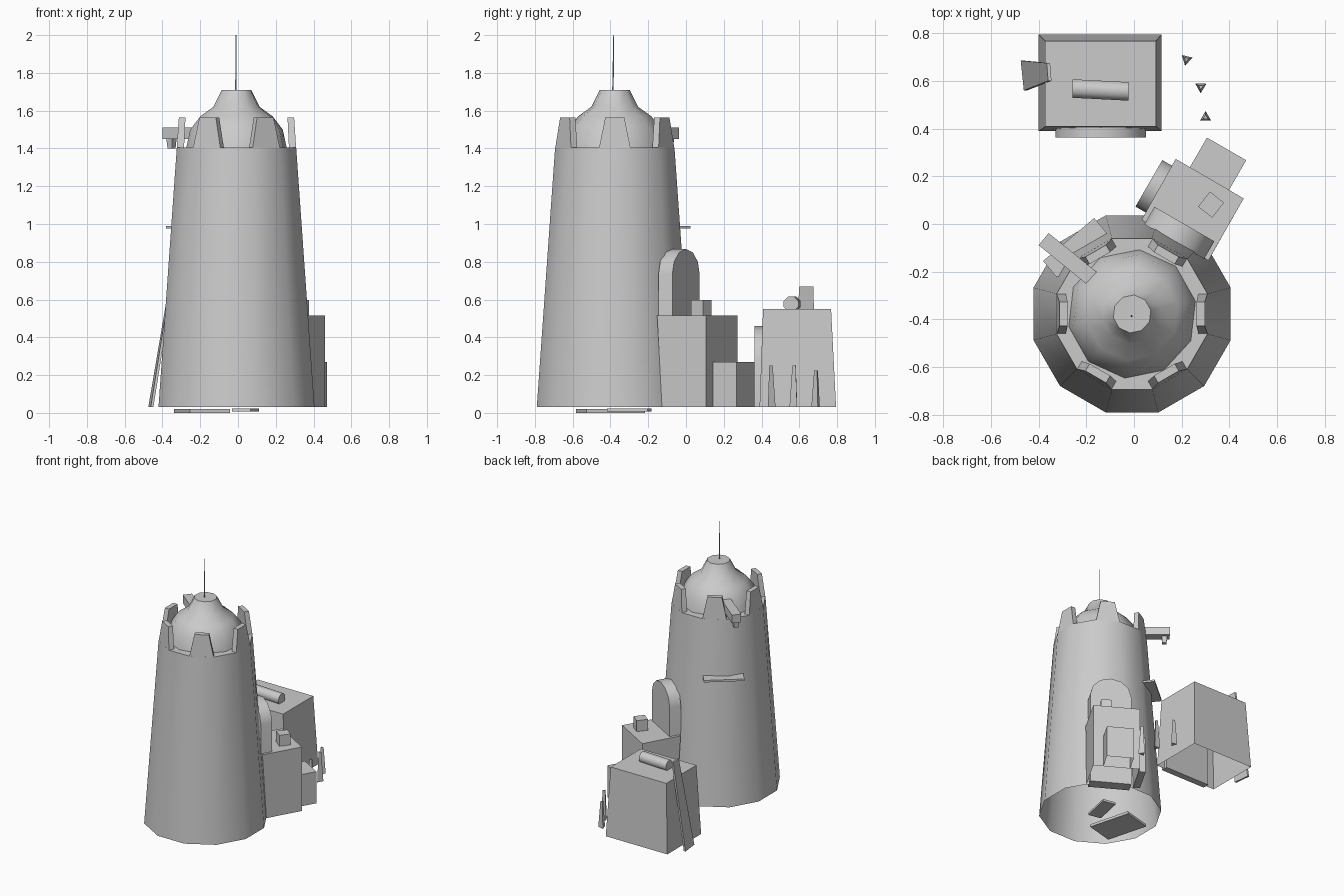
import bpy, math
from mathutils import Vector, Matrix

if "Cube" in bpy.data.objects:
    bpy.data.objects.remove(bpy.data.objects["Cube"])

CX, CY, BASE = -0.008, -0.377, 0.03
U, V = Vector((0.866, -0.5)), Vector((0.5, 0.866))   # axes of the rotated annex


def loft(name, rings, bottom=True, top=True, smooth=None):
    """Skin a stack of equal-length point rings."""
    n = len(rings[0])
    verts = [tuple(p) for r in rings for p in r]
    faces = [(k * n + i, k * n + (i + 1) % n, (k + 1) * n + (i + 1) % n, (k + 1) * n + i)
             for k in range(len(rings) - 1) for i in range(n)]
    if bottom:
        faces.append(tuple(reversed(range(n))))
    if top:
        faces.append(tuple(range(len(verts) - n, len(verts))))
    mesh = bpy.data.meshes.new(name)
    mesh.from_pydata(verts, [], faces)
    ob = bpy.data.objects.new(name, mesh)
    bpy.context.collection.objects.link(ob)
    bpy.context.view_layer.objects.active = ob
    bpy.ops.object.select_all(action='DESELECT')
    ob.select_set(True)
    bpy.ops.object.mode_set(mode='EDIT')
    bpy.ops.mesh.select_all(action='SELECT')
    bpy.ops.mesh.normals_make_consistent(inside=False)
    bpy.ops.object.mode_set(mode='OBJECT')
    if smooth:
        bpy.ops.object.shade_smooth_by_angle(angle=math.radians(smooth))
    return ob


def ring(r, z, n, turn=0.0, c=(CX, CY)):
    return [(c[0] + r * math.cos(turn + 2 * math.pi * i / n),
             c[1] + r * math.sin(turn + 2 * math.pi * i / n), z) for i in range(n)]


def rect(c, w, d, z, angle=0.0):
    """Rectangle of width w and depth d, turned by angle degrees."""
    m = Matrix.Rotation(math.radians(angle), 2)
    pts = [Vector(c) + m @ Vector((sx * w / 2, sy * d / 2))
           for sx, sy in ((-1, -1), (1, -1), (1, 1), (-1, 1))]
    return [(p.x, p.y, z) for p in pts]


def arch(name, c, along, width, depth, z0, z1, rise, smooth=35):
    """Round-topped slab, width along one direction, depth across it."""
    along = Vector(along).normalized()
    across = Vector((-along.y, along.x))
    prof = [(-width / 2, z0), (width / 2, z0)]
    prof += [(width / 2 * math.cos(math.pi * i / 6), z1 - rise + rise * math.sin(math.pi * i / 6))
             for i in range(7)]
    rings = []
    for s in (-0.5, 0.5):
        pts = [(Vector(c) + along * a + across * s * depth, z) for a, z in prof]
        rings.append([(p.x, p.y, z) for p, z in pts])
    return loft(name, rings, smooth=smooth)


# Twelve-sided tapering tower, open underneath
T = math.radians(15)
K = 1 / math.cos(T)
loft("tower", [ring(0.413 * K, BASE, 12, T), ring(0.316 * K, 1.405, 12, T)],
     bottom=False, smooth=35)

# Battlements on every second wall
for i in range(6):
    m = Matrix.Rotation(math.radians(60 * i), 2)
    rings = []
    for z, half, ro, ri in ((1.40, 0.084, 0.316, 0.278), (1.565, 0.05, 0.305, 0.27)):
        pts = [m @ Vector(p) for p in ((ri, -half), (ro, -half), (ro, half), (ri, half))]
        rings.append([(CX + p.x, CY + p.y, z) for p in pts])
    loft("battlement", rings)

# Dome with flat neck and mast
dome = [(0.272, 1.40), (0.25, 1.50), (0.195, 1.57), (0.125, 1.62), (0.08, 1.71)]
loft("dome", [ring(r, z, 10, 0.2) for r, z in dome], bottom=False, smooth=50)
loft("mast", [ring(0.004, 1.70, 4, c=(CX - 0.003, -0.387)),
              ring(0.002, 2.0, 4, c=(CX - 0.003, -0.383))])

# Hoist beam with hook block
loft("hoist_beam", [rect((-0.272, -0.15), 0.275, 0.066, 1.45, -39),
                    rect((-0.272, -0.15), 0.275, 0.066, 1.512, -39)])
loft("hoist_block", [rect((-0.352, -0.09), 0.03, 0.03, 1.40, -39),
                     rect((-0.352, -0.09), 0.04, 0.04, 1.46, -39)])

# Narrow ledge on the back-left wall
d = Vector((-0.65, 0.76)).normalized()
lc = Vector((CX, CY)) + d * 0.365
loft("wall_ledge", [rect(lc, 0.28, 0.09, z, 40) for z in (0.975, 0.99)])

# Rubble plates under the tower
loft("floor_plate", [rect((-0.19, -0.40), 0.22, 0.32, z, 15) for z in (0.0, 0.02)])
loft("floor_plate_small", [rect((0.04, -0.30), 0.10, 0.22, z, -12) for z in (0.008, 0.024)])

# Annex leaning into the tower
top = [(0.032, 0.018), (0.312, -0.153), (0.46, 0.107), (0.175, 0.273)]
low = [(0.047, 0.044), (0.327, -0.127), (0.46, 0.107), (0.175, 0.273)]
loft("annex", [[(x, y, BASE) for x, y in low], [(x, y, 0.515) for x, y in top]], bottom=False)
loft("annex_step", [rect((0.352, 0.252), 0.19, 0.145, z, -30) for z in (BASE, 0.27)], bottom=False)
loft("annex_chimney", [rect((0.323, 0.081), 0.075, 0.08, z, -38) for z in (0.51, 0.598)])
arch("annex_gable", (0.19, -0.037), U, 0.29, 0.085, BASE, 0.868, 0.135)
arch("annex_side_arch", (0.084, 0.158), V, 0.225, 0.05, BASE, 0.36, 0.11)

# Small house, open underneath
loft("house", [rect((-0.142, 0.592), 0.515, 0.405, BASE),
               rect((-0.14, 0.588), 0.465, 0.36, 0.55)], bottom=False)
arch("house_door", (-0.14, 0.388), (1, 0), 0.38, 0.05, BASE, 0.46, 0.18)

# Rolled bundle on the roof
rings = []
for x, y in ((-0.257, 0.568), (-0.023, 0.556)):
    rings.append([(x, y + 0.042 * math.cos(a), 0.577 + 0.042 * math.sin(a))
                  for a in (math.pi * (i + 0.5) / 4 for i in range(8))])
loft("roof_roll", rings, smooth=50)

# Plank leaning on the house
t = 0.014
loft("leaning_plank", [
    [(-0.475, 0.685, BASE), (-0.462, 0.56, BASE), (-0.462 + t, 0.56, BASE), (-0.475 + t, 0.685, BASE)],
    [(-0.366, 0.675, 0.67), (-0.36, 0.60, 0.67), (-0.36 + t, 0.60, 0.67), (-0.366 + t, 0.675, 0.67)]])

# Three tapering stakes in the yard
for x, y, h, a in ((0.22, 0.69, 0.225, 0.3), (0.28, 0.575, 0.25, 0.5), (0.30, 0.447, 0.25, 1.57)):
    loft("stake", [ring(0.027, BASE, 3, a, (x, y)), ring(0.012, h, 3, a, (x, y))])
